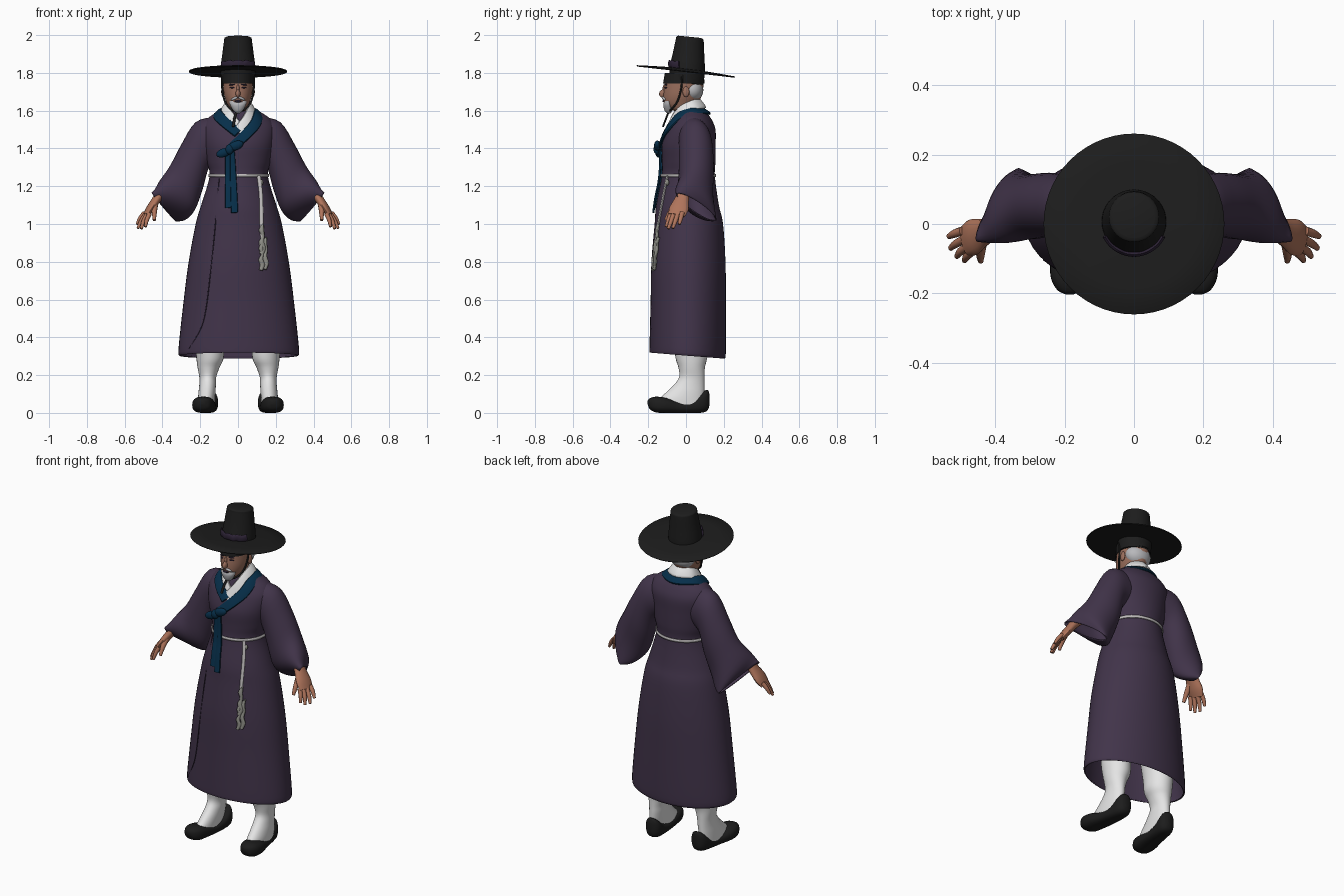
import bpy, bmesh, math
from mathutils import Vector, Matrix

def mat(name, r, g, b):
    m = bpy.data.materials.new(name)
    m.diffuse_color = (r, g, b, 1)
    return m

PURPLE = mat("robe purple", .053, .034, .068)
SEAM = mat("dark purple", .027, .017, .038)
BLUE = mat("collar blue", .002, .028, .068)
WHITE = mat("cloth white", .78, .78, .78)
BLACK = mat("hat black", .012, .012, .012)
SKIN = mat("face skin", .33, .16, .11)
HAND = mat("hand skin", .43, .175, .105)
HAIR = mat("grey hair", .48, .48, .50)
BELT = mat("belt silver", .52, .50, .50)
TASSEL = mat("tassel grey", .27, .27, .24)

def finish(name, bm, m, thick=0, angle=45):
    bmesh.ops.recalc_face_normals(bm, faces=bm.faces)
    me = bpy.data.meshes.new(name)
    bm.to_mesh(me)
    bm.free()
    me.materials.append(m)
    me.shade_smooth()
    me.set_sharp_from_angle(angle=math.radians(angle))
    ob = bpy.data.objects.new(name, me)
    bpy.context.collection.objects.link(ob)
    if thick:
        s = ob.modifiers.new("thickness", 'SOLIDIFY')
        s.thickness, s.offset = thick, 0
    return ob

def smooth(rings, sub):
    """Catmull-Rom interpolation of tuples of vectors."""
    out = []
    for i in range(len(rings) - 1):
        a, b, c, d = (rings[min(max(j, 0), len(rings) - 1)] for j in range(i - 1, i + 3))
        for k in range(sub):
            t = k / sub
            out.append(tuple(.5 * (2 * q + (r - p) * t + (2 * p - 5 * q + 4 * r - s) * t * t
                       + (3 * q - p - 3 * r + s) * t ** 3) for p, q, r, s in zip(a, b, c, d)))
    return out + [rings[-1]]

def loft(name, rings, m, n=24, caps=True, sub=4, p=2, thick=0):
    """Skin over rings, each (centre, half axis u, half axis v)."""
    bm = bmesh.new()
    se = lambda a: math.copysign(abs(a) ** (2 / p), a)
    rows = []
    for c, u, v in smooth([tuple(map(Vector, r)) for r in rings], sub):
        rows.append([bm.verts.new(c + u * se(math.cos(2 * math.pi * i / n))
                     + v * se(math.sin(2 * math.pi * i / n))) for i in range(n)])
    for a, b in zip(rows, rows[1:]):
        for i in range(n):
            j = (i + 1) % n
            bm.faces.new((a[i], a[j], b[j], b[i]))
    if caps:
        bm.faces.new(rows[0])
        bm.faces.new(rows[-1])
    return finish(name, bm, m, thick)

def flat(z, rx, ry, cy=0, tilt=0, cx=0):
    return ((cx, cy, z), (rx, 0, 0), (0, ry, tilt))

def sweep(name, pts, w, t, m, normal=lambda p: Vector((0, -1, .1)), n=10, sub=4, p=2):
    """Band or tube along points; w and t are half width and half thickness."""
    P = [Vector(q) for q in pts]
    rings = []
    for i, q in enumerate(P):
        T = (P[min(i + 1, len(P) - 1)] - P[max(i - 1, 0)]).normalized()
        W = T.cross(normal(q)).normalized()
        k = lambda a: a[i] if isinstance(a, (list, tuple)) else a
        rings.append((q, W * k(w), W.cross(T) * k(t)))
    return loft(name, rings, m, n, True, sub, p)

def ball(name, c, r, m, rot=(0, 0, 0)):
    bm = bmesh.new()
    bmesh.ops.create_uvsphere(bm, u_segments=20, v_segments=12, radius=1)
    R = Matrix.Rotation(rot[2], 4, 'Z') @ Matrix.Rotation(rot[1], 4, 'Y') @ Matrix.Rotation(rot[0], 4, 'X')
    bm.transform(Matrix.Translation(c) @ R @ Matrix.Diagonal((*r, 1)))
    return finish(name, bm, m, angle=80)

# Robe body: z, half width, half depth, centre y
BODY = [(.305, .310, .195, .006), (.34, .316, .199, .009), (.6, .288, .196, .012), (.8, .262, .193, .013),
        (1.0, .225, .178, .015), (1.1, .196, .163, .008), (1.25, .152, .138, .012), (1.33, .166, .138, .015),
        (1.42, .184, .139, .015), (1.50, .192, .125, .028), (1.55, .17, .10, .034), (1.585, .122, .08, .03),
        (1.61, .08, .062, .03)]
PW = 2.0
loft("robe", [flat(z, rx, ry, cy, -.015 if z < .4 else 0, .004) for z, rx, ry, cy in BODY],
     PURPLE, 48, False, 5, PW, .006)

def front(x, z, out=0):
    """Point on the front of the robe."""
    for a, b in zip(BODY, BODY[1:]):
        if a[0] <= z <= b[0]:
            f = (z - a[0]) / (b[0] - a[0])
            rx, ry, cy = (a[i] + (b[i] - a[i]) * f for i in (1, 2, 3))
            return (x, cy - ry * max(0, 1 - abs((x - .004) / rx) ** PW) ** (1 / PW) - out, z)

sweep("robe_front_seam", [front(x, z, .003) for x, z in
      ((-.10, 1.24), (-.12, 1.0), (-.145, .75), (-.175, .52), (-.21, .42), (-.26, .34))], .003, .003, SEAM)

# Belt
loft("belt", [flat(z, .158, .144, .012, 0, .004) for z in (1.25, 1.265)], BELT, 48, False, 1, PW, .006)

# Hanging cord with tassels
sweep("tassel_cord", [front(x, z, .012) for x, z in ((.11, 1.255), (.122, 1.15), (.125, 1.0), (.13, .9))],
      .010, .007, BELT)
for i, (x, top, bot, w) in enumerate(((.128, 1.0, .84, .014), (.145, .93, .76, .013), (.125, .90, .755, .012))):
    zs = [top + (bot - top) * k / 5 for k in range(6)]
    sweep(f"tassel_{i}", [front(x + .004 * (-1) ** k, z, .015) for k, z in enumerate(zs)],
          [.004, w, w * .6, w, w * 1.1, w * .8], .009, TASSEL)
ball("tassel_knot", front(.12, 1.22, .012), (.014, .01, .016), TASSEL)

# Neck collars: crossing blue band and white inner band
sweep("blue_collar", [(.0, -.112, 1.48), (-.06, -.085, 1.53), (-.104, -.03, 1.574), (-.098, .05, 1.596), (0, .105, 1.597),
      (.098, .05, 1.596), (.106, -.03, 1.574), (.088, -.08, 1.525), (.03, -.12, 1.462), (-.045, -.13, 1.395)],
      .029, .009, BLUE, lambda p: Vector((p.x, p.y - .03, .12)), 12, 5, 3)
sweep("white_collar", [(.005, -.093, 1.50), (-.042, -.068, 1.56), (-.07, -.02, 1.602), (-.066, .045, 1.63), (0, .085, 1.638),
      (.066, .045, 1.63), (.072, -.02, 1.602), (.05, -.07, 1.55), (.0, -.106, 1.485)],
      .031, .008, WHITE, lambda p: Vector((p.x, p.y - .02, .05)), 12, 5, 3)

# Bow and ribbons
ball("bow_loop_left", (-.075, -.146, 1.378), (.042, .016, .023), BLUE, (0, -.35, 0))
ball("bow_loop_right", (-.012, -.152, 1.415), (.042, .017, .024), BLUE, (0, -.35, 0))
ball("bow_knot", (-.045, -.153, 1.395), (.022, .019, .027), BLUE)
for i, (x0, x1, end) in enumerate(((-.055, -.05, 1.085), (-.03, -.018, 1.06))):
    sweep(f"ribbon_{i}", [front(x0 + (x1 - x0) * k / 4, 1.39 + (end - 1.39) * k / 4, .016) for k in range(5)],
          [.012, .015, .017, .018, .019], .006, BLUE, p=3.5)

# Head
loft("head", [flat(*r) for r in ((1.50, .05, .05, .02), (1.58, .048, .052, .015), (1.61, .05, .068, -.018),
     (1.64, .06, .09, -.026), (1.68, .073, .102, -.018), (1.73, .078, .104, -.012), (1.79, .08, .1, -.008))], SKIN, 32)
ball("nose", (0, -.122, 1.69), (.013, .02, .022), SKIN, (-.3, 0, 0))
ball("nose_bridge", (0, -.114, 1.715), (.008, .01, .025), SKIN)
ball("hair_back", (0, .034, 1.71), (.078, .058, .062), HAIR)
loft("beard", [flat(1.585, .008, .008, -.09), flat(1.60, .025, .02, -.093), flat(1.63, .042, .026, -.094),
     flat(1.65, .046, .022, -.092)], HAIR, 20)
ball("mouth", (0, -.118, 1.65), (.018, .006, .006), SEAM)
loft("headband", [flat(1.745, .082, .109, -.012), flat(1.80, .084, .104, -.008)], BLACK, 32, True, 1)

# Hat: crown, tilted brim, front band
loft("hat_crown", [((0, cy, z), (r, 0, 0), (0, r, -.1 * r)) for z, r, cy in
     ((1.745, .088, .004), (1.82, .093, .007), (1.9, .083, .014), (1.97, .074, .02), (1.985, .071, .02), (1.991, .06, .02))],
     BLACK, 40)
loft("hat_brim", [((0, 0, z), (r, 0, 0), (0, r, -.115 * r)) for z, r in
     ((1.822, .07), (1.816, .18), (1.811, .258), (1.808, .261), (1.804, .258), (1.806, .18), (1.808, .07))], BLACK, 56, True, 1)
sweep("hat_band", [(.094 * math.sin(a), .008 - .096 * math.cos(a), 1.836 + .011 * math.cos(a) + .004 * math.cos(12 * a))
      for a in [-1.1 + .2 * k for k in range(12)]], .020, .007, SEAM, lambda p: Vector((p.x, p.y, 0)))

# Chin cord end
sweep("chin_cord_end", [(-.005, -.09, 1.60), (-.018, -.105, 1.56), (-.025, -.122, 1.515)], .007, .005, BLACK)

def both(s, pts):
    return [(s * x, y, z) for x, y, z in pts]

for s, side in ((1, "left"), (-1, "right")):
    X = lambda x, y, z: (s * x, y, z)
    # Face parts
    ball(f"eye_{side}", X(.031, -.107, 1.722), (.014, .006, .004), SEAM, (0, 0, s * .35))
    ball(f"eyebrow_{side}", X(.032, -.107, 1.738), (.018, .005, .004), SEAM, (0, s * .1, s * .35))
    ball(f"moustache_{side}", X(.018, -.118, 1.665), (.022, .008, .007), HAIR, (0, s * .4, s * .35))
    ball(f"ear_{side}", X(.08, .0, 1.70), (.009, .018, .028), SKIN)
    sweep(f"chin_cord_{side}", both(s, ((.085, -.02, 1.79), (.084, -.025, 1.72), (.07, -.045, 1.65), (.04, -.075, 1.61),
          (0, -.09, 1.595))), .005, .005, BLACK, lambda p: Vector((p.x, p.y - .5, 0)))
    # Wide sleeve
    sleeve = [((.09, .035, 1.452), (0, .08, 0), (.03, 0, .112)), ((.185, .05, 1.425), (0, .085, 0), (.037, 0, .112)),
              ((.245, .055, 1.30), (0, .09, 0), (.055, 0, .115)), ((.295, .05, 1.19), (.01, .09, 0), (.065, -.01, .112)),
              ((.35, .05, 1.12), (.01, .092, -.02), (.07, -.045, .095)), ((.392, .055, 1.09), (-.035, .085, -.035), (.053, -.06, .064))]
    loft(f"sleeve_{side}", [tuple(X(*a) for a in r) for r in sleeve], PURPLE, 32, False, 4, 2, .006)
    # Forearm, palm, fingers and thumb
    tilt = lambda p: Vector((s * .8, -.1, .6))
    sweep(f"hand_{side}", both(s, ((.34, .03, 1.24), (.41, -.012, 1.16), (.435, -.024, 1.125), (.465, -.038, 1.08), (.488, -.05, 1.045))),
          [.034, .034, .040, .052, .044], [.032, .026, .023, .021, .014], HAND, tilt, 16)
    for i, (b, t) in enumerate((((.468, -.080, 1.055), (.490, -.106, .985)), ((.482, -.066, 1.05), (.512, -.094, .974)),
                                ((.49, -.044, 1.05), (.530, -.07, .977)), ((.495, -.02, 1.06), (.535, -.036, .998)))):
        mid = [(p + q) / 2 for p, q in zip(b, t)]
        mid[0] += .004
        sweep(f"finger_{side}_{i}", both(s, (b, mid, t)), [.013, .012, .008], [.012, .011, .007], HAND, tilt)
    sweep(f"thumb_{side}", both(s, ((.44, -.045, 1.11), (.443, -.082, 1.065), (.443, -.107, 1.02))),
          [.019, .014, .009], [.018, .014, .008], HAND, tilt)
    # Trouser leg flowing into the stockinged foot
    loft(f"trouser_leg_{side}", [flat(z, rx, ry, cy, 0, s * x) for z, x, rx, ry, cy in
         ((.02, .168, .044, .13, -.035), (.07, .167, .045, .12, -.025), (.11, .164, .045, .10, -.003), (.15, .161, .044, .08, .018),
          (.19, .16, .045, .067, .031), (.24, .156, .058, .07, .03), (.29, .148, .072, .083, .028), (.38, .148, .077, .09, .025),
          (.60, .12, .085, .095, .02))], WHITE, 28)
    # Shoe, toes turned outward: y, x, half width, bottom, top
    loft(f"shoe_{side}", [((s * x, y, (a + b) / 2), (w, 0, 0), (0, 0, (b - a) / 2)) for y, x, w, a, b in
         ((-.203, .186, .012, .045, .065), (-.19, .186, .036, .018, .078), (-.155, .185, .055, .002, .086), (-.10, .18, .06, 0, .078),
          (-.03, .167, .052, 0, .06), (.04, .158, .049, 0, .072), (.09, .153, .047, .002, .112), (.115, .152, .033, .015, .122),
          (.124, .152, .012, .04, .10))], BLACK, 28, True, 4, 2.6)
